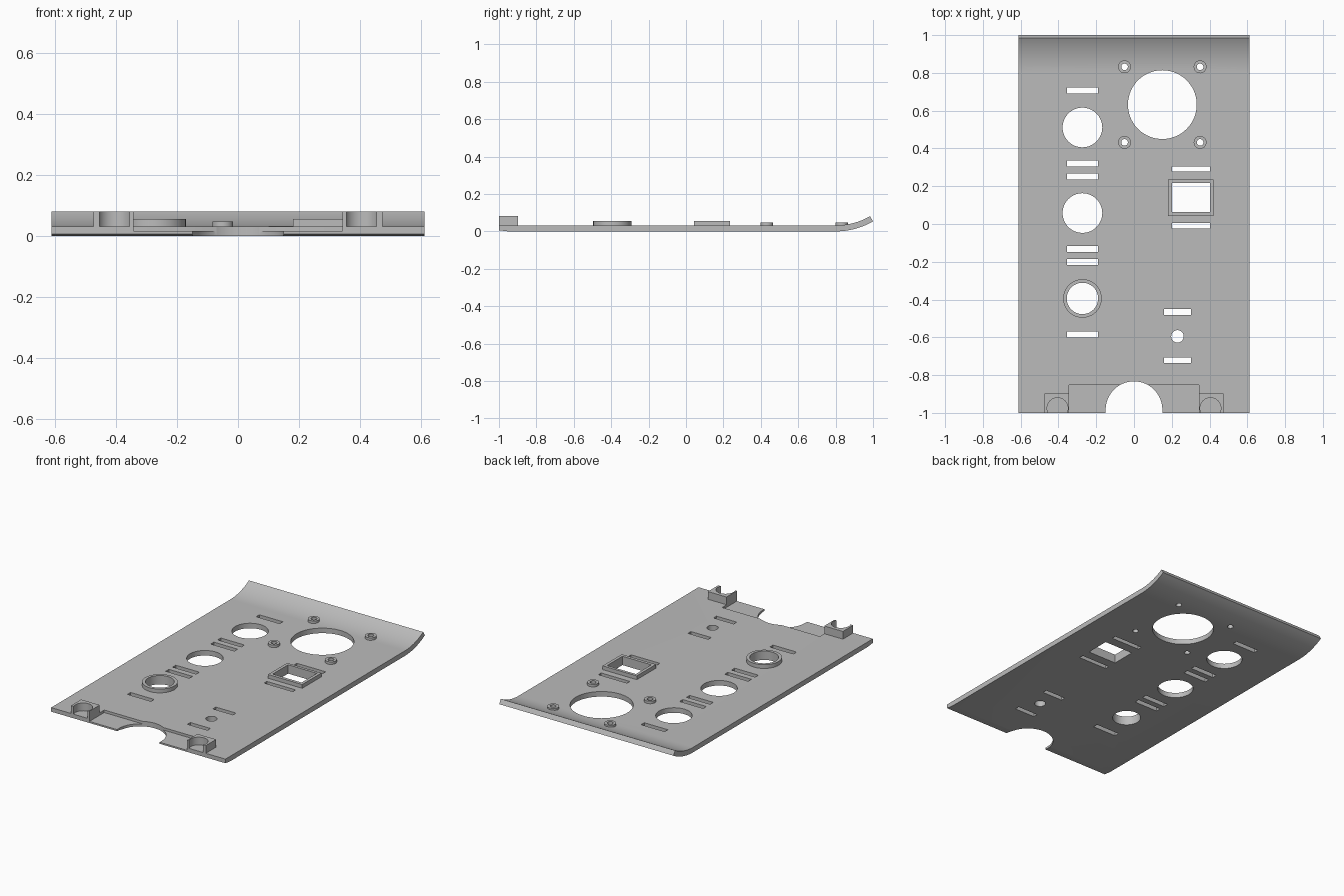
import bpy, bmesh, math

cube = bpy.data.objects.get("Cube")
if cube:
    bpy.data.objects.remove(cube, do_unlink=True)

T = 0.032          # plate thickness
W = 0.612          # plate half width
grey = bpy.data.materials.new("light_grey")
grey.use_nodes = True
colour = (0.5, 0.5, 0.5, 1)
grey.diffuse_color = colour
grey.node_tree.nodes["Principled BSDF"].inputs["Base Color"].default_value = colour


def circle(x, y, r, n=64):
    return [(x + r * math.cos(2 * math.pi * i / n),
             y + r * math.sin(2 * math.pi * i / n)) for i in range(n)]


def rect(x0, x1, y0, y1):
    return [(x0, y0), (x1, y0), (x1, y1), (x0, y1)]


def add_prism(bm, outline, z0, z1):
    low = [bm.verts.new((x, y, z0)) for x, y in outline]
    high = [bm.verts.new((x, y, z1)) for x, y in outline]
    bm.faces.new(low)
    bm.faces.new(high)
    for i in range(len(low)):
        j = (i + 1) % len(low)
        bm.faces.new((low[i], low[j], high[j], high[i]))


def finish(name, bm):
    bmesh.ops.recalc_face_normals(bm, faces=bm.faces)
    me = bpy.data.meshes.new(name)
    bm.to_mesh(me)
    bm.free()
    ob = bpy.data.objects.new(name, me)
    bpy.context.collection.objects.link(ob)
    me.materials.append(grey)
    return ob


def prism(name, outlines, z0, z1):
    bm = bmesh.new()
    for o in outlines:
        add_prism(bm, o, z0, z1)
    return finish(name, bm)


def tube(name, outer, inner, z0, z1):
    bm = bmesh.new()
    loops = [[bm.verts.new((x, y, z)) for x, y in o]
             for o, z in ((outer, z0), (outer, z1), (inner, z1), (inner, z0))]
    n = len(outer)
    for a, b in zip(loops, loops[1:] + loops[:1]):
        for i in range(n):
            j = (i + 1) % n
            bm.faces.new((a[i], a[j], b[j], b[i]))
    return finish(name, bm)


def smooth(ob):
    bpy.ops.object.select_all(action="DESELECT")
    ob.select_set(True)
    bpy.context.view_layer.objects.active = ob
    bpy.ops.object.shade_smooth_by_angle(angle=math.radians(30))


# Plate: side profile with a chamfered front and an upswept back lip
R, Y0, STEPS = 0.4, 0.8, 16
angles = [math.radians(30) * i / STEPS for i in range(STEPS + 1)]
profile = [(-1, T), (-1, 0.006), (-0.95, 0)]
profile += [(Y0 + R * math.sin(a), R - R * math.cos(a)) for a in angles]
profile += [(Y0 + (R - T) * math.sin(a), R - (R - T) * math.cos(a))
            for a in reversed(angles)]
bm = bmesh.new()
left = [bm.verts.new((W, y, z)) for y, z in profile]
right = [bm.verts.new((-W, y, z)) for y, z in profile]
bm.faces.new(left)
bm.faces.new(right)
for i in range(len(left)):
    j = (i + 1) % len(left)
    bm.faces.new((left[i], left[j], right[j], right[i]))
plate = finish("base_plate", bm)

# Openings: round holes, slots, switch window and front notch
FAN = (0.15, 0.632)
bosses = [(FAN[0] + sx * 0.2, FAN[1] + sy * 0.2) for sx in (-1, 1) for sy in (-1, 1)]
PX = -0.273
holes = [circle(*FAN, 0.182, 96), circle(PX, 0.511, 0.105),
         circle(PX, 0.058, 0.105), circle(PX, -0.394, 0.083),
         circle(0.23, -0.595, 0.033, 32)]
holes += [circle(x, y, 0.0175, 32) for x, y in bosses]
for y in (0.706, 0.32, 0.251, -0.132, -0.201, -0.585):
    holes.append(rect(PX - 0.083, PX + 0.083, y - 0.016, y + 0.016))
for y in (0.291, -0.01):
    holes.append(rect(0.2, 0.402, y - 0.014, y + 0.014))
for y in (-0.466, -0.722):
    holes.append(rect(0.16, 0.302, y - 0.015, y + 0.015))
window = rect(0.2, 0.402, 0.063, 0.217)
holes.append(window)
arch = [(0.15 * math.cos(math.pi * i / 40), -0.983 + 0.15 * math.sin(math.pi * i / 40))
        for i in range(41)]
holes.append([(0.15, -1.1)] + arch + [(-0.15, -1.1)])

cutters = [prism("recess_cutter", [rect(-0.343, 0.343, -1.1, -0.852)], 0.016, 0.2),
           prism("hole_cutter", holes, -0.1, 0.2)]
for c in cutters:
    c.hide_render = True
    mod = plate.modifiers.new(c.name, "BOOLEAN")
    mod.operation = "DIFFERENCE"
    mod.solver = "EXACT"
    mod.object = c
bpy.context.view_layer.update()
cut = bpy.data.meshes.new_from_object(
    plate.evaluated_get(bpy.context.evaluated_depsgraph_get()))
plate.modifiers.clear()
plate.data = cut
for c in cutters:
    bpy.data.objects.remove(c, do_unlink=True)
smooth(plate)

# Screw bosses, socket collar and switch frame
for i, (x, y) in enumerate(bosses):
    smooth(tube(f"screw_boss_{i + 1}", circle(x, y, 0.034, 32),
                circle(x, y, 0.0175, 32), T, 0.048))
smooth(tube("socket_collar", circle(PX, -0.394, 0.102), circle(PX, -0.394, 0.083), T, 0.056))
tube("switch_frame", rect(0.181, 0.421, 0.043, 0.235), window, T, 0.056)

# Front clip blocks with a round pocket open to the front
cx, cy, r = 0.405, -0.975, 0.055
a0 = math.asin((-1 - cy) / r)
for side, name in ((1, "left_clip_block"), (-1, "right_clip_block")):
    pocket = [a0 + (math.pi - 2 * a0) * i / 40 for i in range(41)]
    outline = [(0.343, -1), (0.343, -0.897), (0.474, -0.897), (0.474, -1)]
    outline += [(cx + r * math.cos(a), cy + r * math.sin(a)) for a in pocket]
    smooth(prism(name, [[(side * x, y) for x, y in outline]], T, 0.081))
